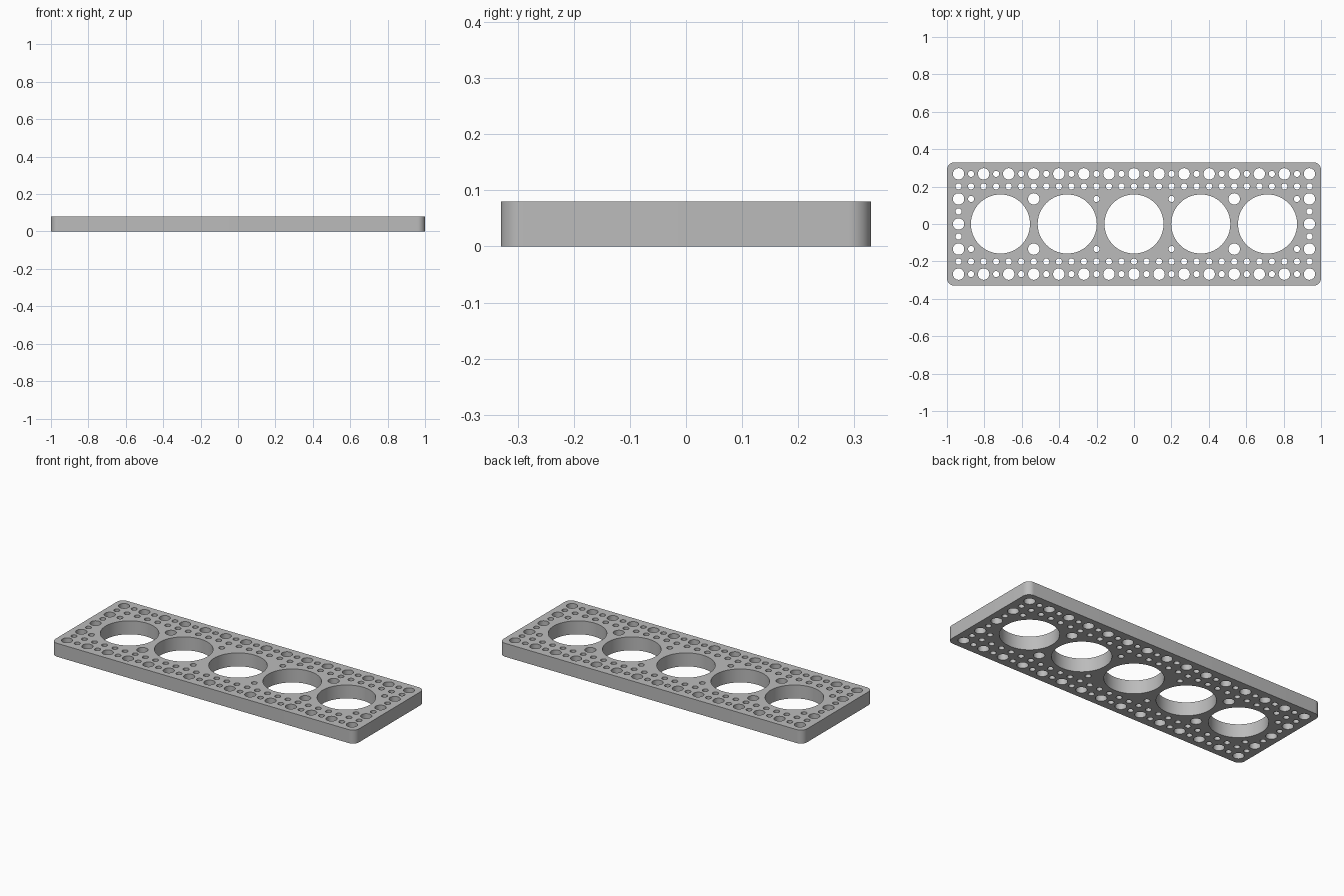
import bpy
import bmesh
from math import cos, sin, pi
from mathutils import Vector

cube = bpy.data.objects.get("Cube")
if cube:
    bpy.data.objects.remove(cube, do_unlink=True)

HALF_X, HALF_Y, THICK, CORNER = 1.0, 0.33, 0.08, 0.04
PITCH = 0.067
SMALL, MEDIUM, LARGE = 0.0165, 0.0305, 0.158


def arc(cx, cy, r, start, sweep, steps):
    return [(cx + r * cos(start + sweep * i / steps),
             cy + r * sin(start + sweep * i / steps)) for i in range(steps + 1)]


def add_loop(bm, points):
    verts = [bm.verts.new((x, y, 0)) for x, y in points]
    for a, b in zip(verts, verts[1:] + verts[:1]):
        bm.edges.new((a, b))


bm = bmesh.new()

# Rounded plate outline
outline = []
for i, (sx, sy) in enumerate([(1, 1), (-1, 1), (-1, -1), (1, -1)]):
    outline += arc(sx * (HALF_X - CORNER), sy * (HALF_Y - CORNER),
                   CORNER, i * pi / 2, pi / 2, 10)
add_loop(bm, outline)

# Five large openings
holes = [(i * 0.357, 0, LARGE, 72) for i in range(-2, 3)]


def grid_hole(col, row, radius):
    holes.append((col * PITCH, row * PITCH, radius, 28))


# Two hole rows along each long edge
for col in range(-14, 15):
    for side in (-1, 1):
        grid_hole(col, 4 * side, SMALL if col % 2 else MEDIUM)
        grid_hole(col, 3 * side, SMALL)

# End columns and the holes between the large openings
for sx in (-1, 1):
    grid_hole(14 * sx, 0, MEDIUM)
    for sy in (-1, 1):
        grid_hole(14 * sx, sy, SMALL)
        for col, radius in ((14, MEDIUM), (13, SMALL), (8, MEDIUM), (3, SMALL)):
            grid_hole(col * sx, 2 * sy, radius)

for x, y, r, steps in holes:
    add_loop(bm, arc(x, y, r, 0, 2 * pi, steps)[:-1])

# Fill the flat profile and raise it to full thickness
bmesh.ops.triangle_fill(bm, use_beauty=True, edges=bm.edges[:], normal=Vector((0, 0, 1)))
raised = bmesh.ops.extrude_face_region(bm, geom=bm.faces[:], use_keep_orig=True)
bmesh.ops.translate(bm, vec=(0, 0, THICK),
                    verts=[g for g in raised["geom"] if isinstance(g, bmesh.types.BMVert)])
bmesh.ops.recalc_face_normals(bm, faces=bm.faces[:])

mesh = bpy.data.meshes.new("perforated_plate")
bm.to_mesh(mesh)
bm.free()
plate = bpy.data.objects.new("perforated_plate", mesh)
bpy.context.collection.objects.link(plate)

# Grey material
grey = bpy.data.materials.new("light_grey")
grey.use_nodes = True
colour = (0.5, 0.5, 0.5, 1)
grey.diffuse_color = colour
grey.node_tree.nodes["Principled BSDF"].inputs["Base Color"].default_value = colour
mesh.materials.append(grey)

# Smooth hole walls, sharp rims
bpy.ops.object.select_all(action='DESELECT')
plate.select_set(True)
bpy.context.view_layer.objects.active = plate
bpy.ops.object.shade_smooth_by_angle()
